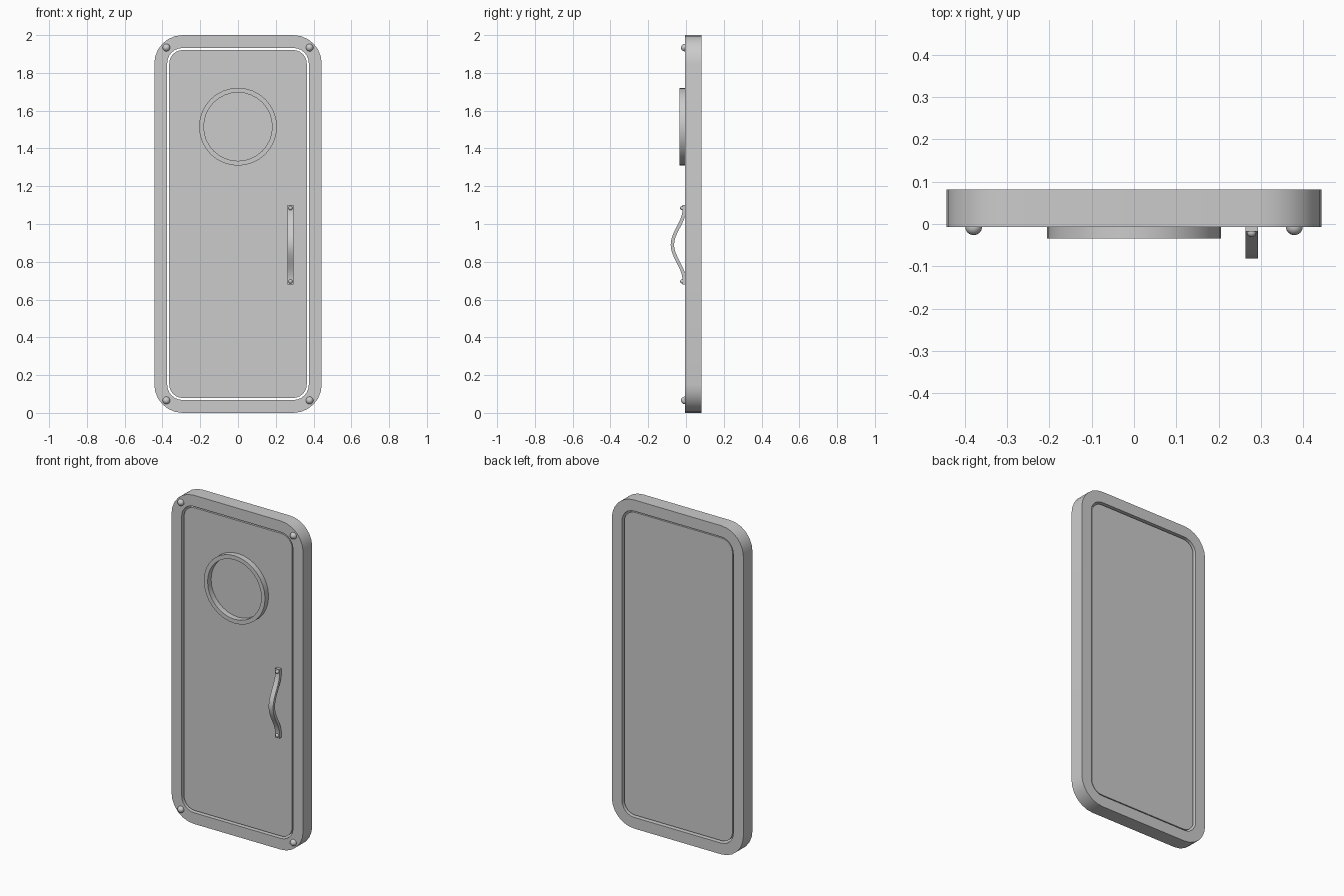
import bpy, bmesh, math
from mathutils import Vector

if "Cube" in bpy.data.objects:
    bpy.data.objects.remove(bpy.data.objects["Cube"])

CZ = 1.0            # door centre height
FRONT, BACK = -0.0065, 0.081


def finish(name, bm, smooth=True):
    bmesh.ops.recalc_face_normals(bm, faces=bm.faces)
    me = bpy.data.meshes.new(name)
    bm.to_mesh(me)
    bm.free()
    ob = bpy.data.objects.new(name, me)
    bpy.context.collection.objects.link(ob)
    if smooth:
        bpy.context.view_layer.objects.active = ob
        ob.select_set(True)
        bpy.ops.object.shade_smooth_by_angle(angle=math.radians(35))
        ob.select_set(False)
    return ob


def rounded_rect(hx, hz, r, n=6):
    pts = []
    for k, (sx, sz) in enumerate([(1, 1), (-1, 1), (-1, -1), (1, -1)]):
        for i in range(n + 1):
            a = (k + i / n) * math.pi / 2
            pts.append((sx * (hx - r) + r * math.cos(a), CZ + sz * (hz - r) + r * math.sin(a)))
    return pts


def circle(r, cz, n=32):
    return [(r * math.cos(2 * math.pi * i / n), cz + r * math.sin(2 * math.pi * i / n)) for i in range(n)]


def hollow(name, outer, inner, y0, y1):
    """Extruded band between two matching outlines."""
    bm = bmesh.new()
    loops = [[bm.verts.new((x, y, z)) for x, z in pts]
             for pts, y in ((outer, y0), (outer, y1), (inner, y1), (inner, y0))]
    n = len(outer)
    for a in range(4):
        p, q = loops[a], loops[(a + 1) % 4]
        for i in range(n):
            j = (i + 1) % n
            bm.faces.new((p[i], p[j], q[j], q[i]))
    return finish(name, bm)


def slab(name, pts, y0, y1):
    """Solid extruded outline."""
    bm = bmesh.new()
    a = [bm.verts.new((x, y0, z)) for x, z in pts]
    b = [bm.verts.new((x, y1, z)) for x, z in pts]
    bm.faces.new(a)
    bm.faces.new(b)
    for i in range(len(pts)):
        j = (i + 1) % len(pts)
        bm.faces.new((a[i], a[j], b[j], b[i]))
    return finish(name, bm)


def stud(name, x, y, z, r):
    bm = bmesh.new()
    bmesh.ops.create_uvsphere(bm, u_segments=16, v_segments=10, radius=r)
    bmesh.ops.translate(bm, verts=bm.verts, vec=(x, y, z))
    return finish(name, bm)


# Outer frame and the door panel, separated by a thin see-through gap
hollow("door_frame", rounded_rect(0.443, 1.0, 0.15), rounded_rect(0.375, 0.932, 0.082), FRONT, BACK)
slab("door_panel", rounded_rect(0.364, 0.921, 0.071), 0.0, 0.073)

# Round window rim
hollow("window_rim", circle(0.206, 1.515), circle(0.181, 1.515), -0.0345, 0.005)

# Frame rivets
for sx in (-1, 1):
    for z in (0.066, 1.934):
        stud("frame_rivet", sx * 0.379, FRONT, z, 0.02)

# Bowed pull handle: bell-shaped strip with flat ends
HX, HZ, HALF, THICK = 0.278, 0.89, 0.21, 0.018
N = 24
path = []
for i in range(N + 1):
    d = -HALF + 2 * HALF * i / N
    t = min(abs(d) / 0.19, 1)
    path.append(Vector((-0.018 - 0.063 * (1 + math.cos(math.pi * t)) / 2, HZ + d)))
bm = bmesh.new()
rings = []
for i, p in enumerate(path):
    tan = (path[min(i + 1, N)] - path[max(i - 1, 0)]).normalized()
    q = p + Vector((tan.y, -tan.x)) * THICK
    rings.append([bm.verts.new((HX + s * 0.015, v.x, v.y))
                  for s, v in ((-1, p), (1, p), (1, q), (-1, q))])
for a, b in zip(rings, rings[1:]):
    for i in range(4):
        j = (i + 1) % 4
        bm.faces.new((a[i], a[j], b[j], b[i]))
bm.faces.new(rings[0])
bm.faces.new(rings[-1])
finish("handle", bm)

# Handle screws
for s in (-1, 1):
    stud("handle_screw", HX, -0.02, HZ + s * 0.194, 0.011)
